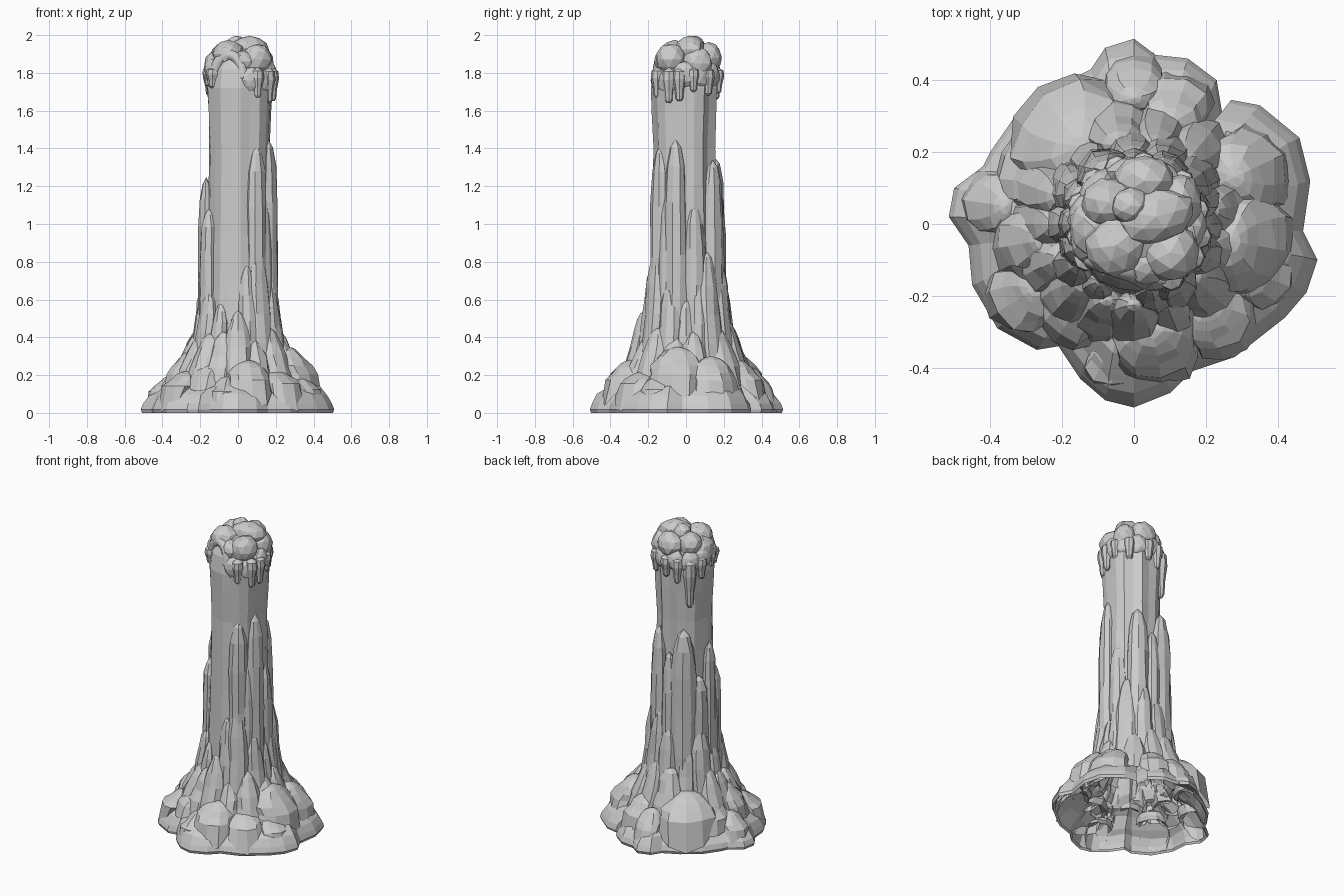
import bpy, bmesh, math, random
from mathutils import Vector, Matrix

random.seed(7)
cube = bpy.data.objects.get("Cube")
if cube:
    bpy.data.objects.remove(cube)

stone = bpy.data.materials.new("pale_grey_stone")
stone.use_nodes = True
GREY = (0.6, 0.6, 0.6, 1)
stone.diffuse_color = GREY
stone.node_tree.nodes["Principled BSDF"].inputs["Base Color"].default_value = GREY

# Foot profile: scale of the outline and height, from the rim to the column
steps = ((.96, .012), (.985, 0), (1, .018), (.975, .05), (.92, .09), (.84, .13), (.72, .17),
         (.58, .21), (.46, .26), (.34, .36))


def foot_height(r):
    """Approximate height of the foot's skin at a distance from the axis."""
    s = r / .47
    skin = steps[2:]
    for (s1, z1), (s2, z2) in zip(skin, skin[1:]):
        if s2 <= s <= s1:
            return z1 + (z2 - z1) * (s1 - s) / (s1 - s2)
    return skin[0][1] if s > 1 else skin[-1][1]


def finish(name, bm):
    mesh = bpy.data.meshes.new(name)
    bm.to_mesh(mesh)
    bm.free()
    mesh.materials.append(stone)
    obj = bpy.data.objects.new(name, mesh)
    bpy.context.collection.objects.link(obj)
    return obj


def loft(name, rings, tip=None):
    """Bridge rings of points, listed from bottom to top; leave the bottom open."""
    bm = bmesh.new()
    rows = [[bm.verts.new(p) for p in ring] for ring in rings]
    n = len(rows[0])
    for low, high in zip(rows, rows[1:]):
        for i in range(n):
            j = (i + 1) % n
            bm.faces.new((low[i], low[j], high[j], high[i]))
    if tip:
        apex = bm.verts.new(tip)
        for i in range(n):
            bm.faces.new((rows[-1][i], rows[-1][(i + 1) % n], apex))
    return finish(name, bm)


def jitter(amount):
    return random.uniform(-amount, amount)


def spire(name, angle, base_r, tip_r, tip_z, width, blunt, depth=0.8, sides=9):
    """A rounded rib rising from the foot's skin and leaning in against the column."""
    a = math.radians(angle)
    out, side = Vector((math.cos(a), math.sin(a), 0)), Vector((-math.sin(a), math.cos(a), 0))
    base_z = foot_height(base_r)

    def centre(t):
        return out * (tip_r + (base_r - tip_r) * (1 - t) ** 2) + Vector((0, 0, base_z + (tip_z - base_z) * t))

    rings = []
    for t in (0, .2, .45, .7, .87, .96):
        s = (1 - t ** blunt) ** .6
        ring = []
        for k in range(sides):
            u = math.tau * k / sides
            w = width * s * (1 + jitter(0.12))
            p = centre(t) + out * (math.cos(u) * w * depth) + side * (math.sin(u) * w)
            if t == 0:
                p.z = foot_height(p.xy.length) - .012
            ring.append(p)
        rings.append(ring)
    return loft(name, rings, centre(1))


def blob(name, loc, size, turn=0):
    bm = bmesh.new()
    bmesh.ops.create_icosphere(bm, subdivisions=2, radius=1)
    for v in bm.verts:
        v.co *= 1 + jitter(0.06)
    spin = Matrix.Rotation(math.radians(turn), 4, 'Z')
    bm.transform(Matrix.Translation(loc) @ spin @ Matrix.Diagonal((*size, 1)))
    return finish(name, bm)


def drip(name, angle, r, top, bottom, width):
    """A hanging drop with a broad head and a rounded end."""
    a = math.radians(angle)
    mid = Vector((0.012 + r * math.cos(a), r * math.sin(a) - .005, 0))
    rings = []
    for t, s in ((0, .25), (.07, .5), (.35, .62), (.65, .9), (.88, .8)):
        z = bottom + (top - bottom) * t
        rings.append([mid + Vector((math.cos(u) * width * s, math.sin(u) * width * s, z))
                      for u in (math.tau * k / 8 for k in range(8))])
    return loft(name, rings, mid + Vector((0, 0, top)))


# Spreading foot with a lobed outline, open underneath
outline = [(.47, -.02), (.49, .12), (.46, .24), (.35, .33), (.27, .345), (.245, .31), (.23, .4),
           (.15, .46), (.06, .47), (0, .515), (-.08, .49), (-.12, .43), (-.22, .38), (-.33, .3),
           (-.4, .2), (-.42, .16), (-.5, .1), (-.515, .02), (-.46, -.06), (-.45, -.17), (-.38, -.29),
           (-.27, -.35), (-.21, -.34), (-.15, -.43), (-.08, -.49), (0, -.51), (.1, -.47),
           (.16, -.41), (.28, -.37), (.42, -.26), (.48, -.19), (.51, -.1)]
foot = []
for i, (s, z) in enumerate(steps):
    wobble = 0.016 if i > 3 else 0
    foot.append([Vector((x * (s + jitter(wobble)), y * (s + jitter(wobble)), z + jitter(wobble)))
                 for x, y in outline])
loft("foot", foot)

# Main column with vertical flutes
SIDES = 20
flute = [1.01 + jitter(0.07) for _ in range(SIDES)]
profile = ((.3, .19), (.5, .185), (.7, .178), (.95, .17), (1.2, .165), (1.4, .163),
           (1.6, .17), (1.72, .176), (1.82, .16), (1.9, .12))
column = []
for z, r in profile:
    column.append([Vector((.012 + math.cos(math.tau * k / SIDES) * r * flute[k] * (1 + jitter(.02)),
                           -.01 + math.sin(math.tau * k / SIDES) * r * flute[k] * (1 + jitter(.02)), z))
                   for k in range(SIDES)])
loft("column", column, Vector((.02, 0, 1.95)))

# Tall blunt ribs clinging to the column: angle, tip height, width
for angle, top, w in ((341, 1.45, .062), (306, 1.42, .06), (57, 1.34, .065), (90, 1.2, .05),
                      (120, 1.36, .075), (180, 1.25, .05), (203, 1.08, .06), (15, 1.1, .055),
                      (152, 1.05, .06), (323, 1.15, .05)):
    spire("tall_rib", angle, .175, .168, top, w, 9)

# Middle ribs around the lower trunk
for angle, top, w in ((304, .86, .068), (285, .78, .055), (37, .85, .07), (335, .7, .065),
                      (65, .86, .065), (20, .74, .055), (92, .73, .07), (150, .73, .07),
                      (125, .63, .065), (180, .62, .055), (215, .64, .065), (240, .58, .05), (0, .6, .055)):
    spire("middle_rib", angle, .23, .185, top, w, 4)

# Low spurs leaning out over the foot
for angle, top, w in ((270, .54, .07), (250, .43, .07), (228, .42, .08), (205, .4, .08), (180, .42, .075),
                      (160, .45, .08), (100, .48, .085), (75, .5, .07), (50, .45, .08), (10, .43, .07),
                      (318, .45, .08), (292, .4, .07), (345, .4, .08)):
    spire("low_spur", angle, .3, .225, top, w, 3)

# Rounded mounds on the lobes: angle, distance, tip height, width
for angle, r, top, w in ((280, .37, .28, .12), (262, .42, .16, .08), (350, .34, .35, .15),
                         (338, .42, .2, .09), (25, .38, .3, .13), (125, .33, .34, .17),
                         (90, .42, .24, .09), (70, .37, .28, .1), (172, .43, .2, .09),
                         (190, .33, .33, .1), (213, .4, .22, .1), (236, .33, .28, .09),
                         (312, .38, .22, .11), (152, .35, .28, .1)):
    spire("mound", angle, r, r - .07, top, w, 2.5, .75, 10)

# Knobbly crown
for loc, size, turn in (((.06, .02, 1.925), (.11, .075, .072), 15), ((.03, .12, 1.88), (.085, .07, .08), 0),
                        ((-.05, -.06, 1.9), (.09, .08, .075), 40), ((-.07, .06, 1.89), (.08, .07, .075), 20),
                        ((.1, -.08, 1.87), (.085, .08, .085), 60), ((.13, .06, 1.85), (.06, .08, .085), 0),
                        ((-.01, .05, 1.945), (.055, .05, .052), 0), ((.03, -.11, 1.86), (.06, .06, .06), 0),
                        ((-.11, -.01, 1.84), (.07, .085, .08), 0)):
    blob("crown_lump", loc, size, turn)

# Bulges around the rim of the crown
for angle, z in ((0, 1.79), (35, 1.78), (65, 1.79), (100, 1.8), (135, 1.79), (170, 1.81), (200, 1.81),
                 (295, 1.76), (325, 1.75)):
    a = math.radians(angle)
    blob("rim_bulge", (.01 + .155 * math.cos(a), .152 * math.sin(a) - .005, z), (.04, .065, .07), angle)

# Drips below the crown: angle, lower end, width
for angle, low, w in ((330, 1.64, .042), (302, 1.67, .04), (350, 1.65, .04), (15, 1.7, .035), (45, 1.68, .04),
                      (85, 1.69, .04), (110, 1.66, .04), (135, 1.5, .045), (160, 1.68, .04),
                      (190, 1.73, .035), (212, 1.72, .04)):
    drip("drip", angle, .172, 1.83, low, w)

# Draped strand arching over the bare front of the column
curve = bpy.data.curves.new("draped_strand", 'CURVE')
curve.dimensions = '3D'
curve.bevel_depth = .03
curve.bevel_resolution = 1
curve.resolution_u = 3
curve.use_fill_caps = True
path = ((-.135, -.085, 1.74), (-.115, -.095, 1.83), (-.06, -.115, 1.895), (0, -.135, 1.87), (.03, -.155, 1.77))
line = curve.splines.new('BEZIER')
line.bezier_points.add(len(path) - 1)
for point, co in zip(line.bezier_points, path):
    point.co = co
    point.handle_left_type = point.handle_right_type = 'AUTO'
curve.materials.append(stone)
bpy.context.collection.objects.link(bpy.data.objects.new("draped_strand", curve))
